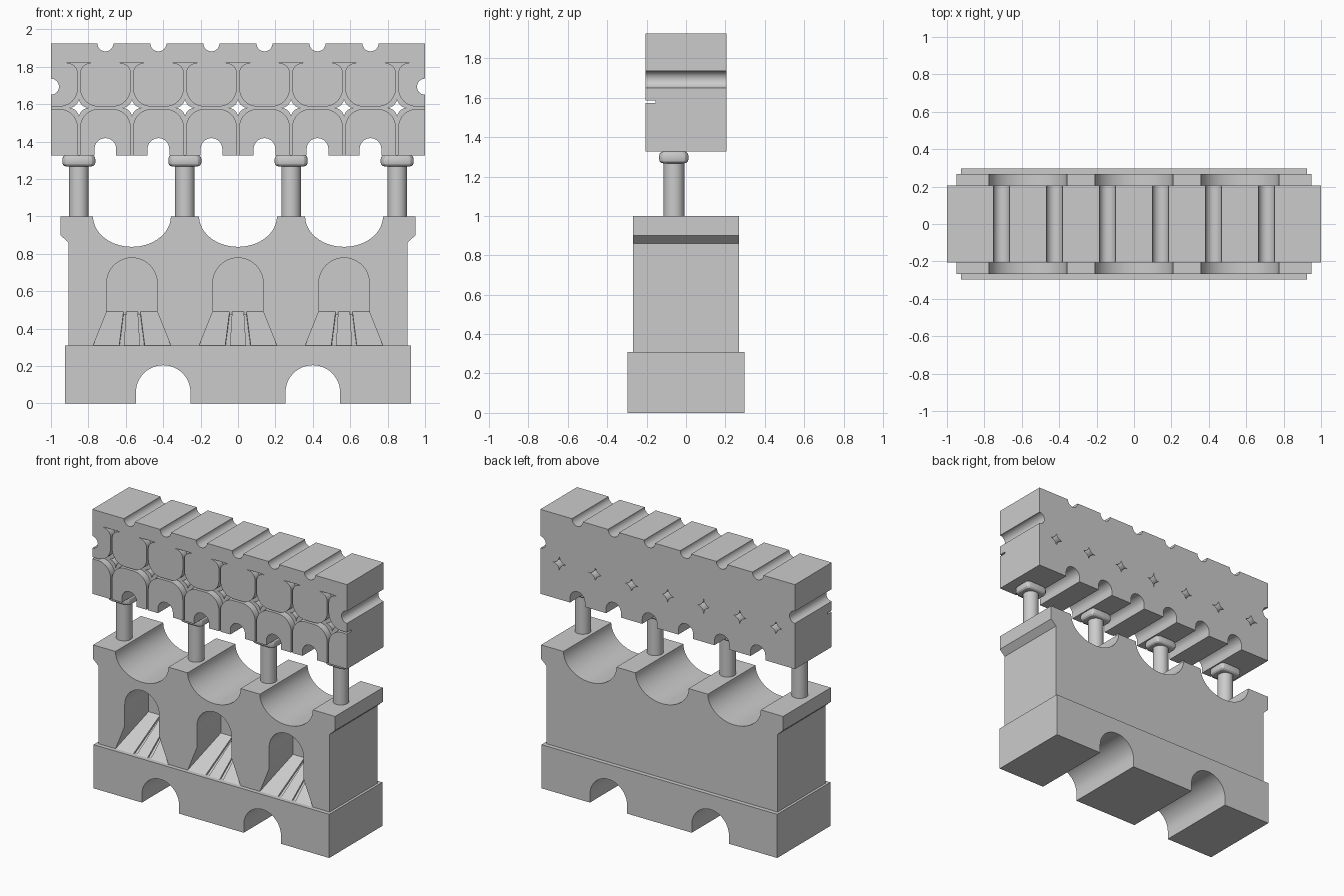
import bpy, bmesh, math
from mathutils import Matrix

if "Cube" in bpy.data.objects:
    bpy.data.objects.remove(bpy.data.objects["Cube"])

stone = bpy.data.materials.new("stone_grey")
stone.diffuse_color = (0.6, 0.6, 0.6, 1)
stone.use_nodes = True
stone.node_tree.nodes["Principled BSDF"].inputs["Base Color"].default_value = stone.diffuse_color


def arc(cx, cz, rx, rz, a0, a1, n=16):
    return [(cx + rx * math.cos(math.radians(a0 + (a1 - a0) * i / n)),
             cz + rz * math.sin(math.radians(a0 + (a1 - a0) * i / n))) for i in range(n + 1)]


def finish(name, bm):
    bmesh.ops.recalc_face_normals(bm, faces=bm.faces)
    me = bpy.data.meshes.new(name)
    bm.to_mesh(me)
    bm.free()
    me.materials.append(stone)
    ob = bpy.data.objects.new(name, me)
    bpy.context.collection.objects.link(ob)
    return ob


def prism(name, pts, y0, y1):
    """Extrude a front (x, z) profile from y0 to y1."""
    bm = bmesh.new()
    face = bm.faces.new([bm.verts.new((x, y0, z)) for x, z in pts])
    ext = bmesh.ops.extrude_face_region(bm, geom=[face])["geom"]
    bmesh.ops.translate(bm, vec=(0, y1 - y0, 0),
                        verts=[g for g in ext if isinstance(g, bmesh.types.BMVert)])
    return finish(name, bm)


def hull(name, pts):
    bm = bmesh.new()
    for p in pts:
        bm.verts.new(p)
    bmesh.ops.convex_hull(bm, input=bm.verts)
    bmesh.ops.dissolve_limit(bm, angle_limit=0.01, verts=bm.verts, edges=bm.edges)
    return finish(name, bm)


def cut(ob, cutter):
    mod = ob.modifiers.new("cut", "BOOLEAN")
    mod.operation, mod.solver, mod.object = "DIFFERENCE", "EXACT", cutter
    bpy.context.view_layer.objects.active = ob
    bpy.ops.object.modifier_apply(modifier=mod.name)
    bpy.data.objects.remove(cutter)


BAYS = (-0.567, 0, 0.567)
YB = 0.268          # half depth of the body
YU = 0.206          # half depth of the upper block

# Plinth with two arched openings
pts = [(-0.925, 0.31), (-0.925, 0)]
for cx in (-0.4, 0.4):
    pts += [(cx - 0.146, 0)] + arc(cx, 0.058, 0.146, 0.146, 180, 0, 24) + [(cx + 0.146, 0)]
pts += [(0.925, 0), (0.925, 0.31)]
prism("plinth", pts, -0.298, 0.298)

# Body with chamfered top flange and three elliptical scoops
pts = [(0.907, 0.31), (-0.907, 0.31), (-0.907, 0.86), (-0.95, 0.9), (-0.95, 1.0)]
for cx in BAYS:
    pts += arc(cx, 1.0, 0.208, 0.163, 180, 360, 32)
pts += [(0.95, 1.0), (0.95, 0.9), (0.907, 0.86)]
body = prism("body", pts, -YB, YB)

# Arched niches with splayed feet, each holding a grooved ramp
def ramp(name, cx, a, b, c, d, drop, thick):
    """Sloping slab: bottom edge a..b, top edge c..d."""
    top = [(cx + a, -YB, 0.31), (cx + b, -YB, 0.31), (cx + c, 0, 0.49), (cx + d, 0, 0.49)]
    hull(name, [(x, y, z - drop - t) for x, y, z in top for t in (0, thick)])


for cx in BAYS:
    niche = [(cx + 0.211, 0.30)] + [(cx + 0.135, 0.49)] + arc(cx, 0.643, 0.135, 0.135, 0, 180, 24)
    niche += [(cx - 0.135, 0.49), (cx - 0.211, 0.30)]
    cut(body, prism("niche_cutter", niche, -0.35, 0))
    ramp("ramp_base", cx, -0.215, 0.215, -0.143, 0.143, 0.015, 0.03)
    ramp("ramp_panel_middle", cx, -0.043, 0.043, -0.032, 0.032, 0, 0.03)
    ramp("ramp_panel_left", cx, -0.215, -0.068, -0.143, -0.045, 0, 0.03)
    ramp("ramp_panel_right", cx, 0.068, 0.215, 0.045, 0.143, 0, 0.03)

# Columns with cushion capitals
for cx in (-0.851, -0.284, 0.284, 0.851):
    bm = bmesh.new()
    bmesh.ops.create_cone(bm, cap_ends=True, segments=32, radius1=0.0525, radius2=0.0525,
                          depth=0.29, matrix=Matrix.Translation((cx, -0.061, 1.135)))
    finish("column", bm)
    bm = bmesh.new()
    bmesh.ops.create_cube(bm, size=1, matrix=Matrix.Translation((cx, -0.062, 1.297))
                          @ Matrix.Diagonal((0.176, 0.148, 0.06, 1)))
    bmesh.ops.bevel(bm, geom=[e for e in bm.edges
                              if abs(e.verts[0].co.z - e.verts[1].co.z) > 0.01],
                    offset=0.035, segments=3, profile=0.5, affect="EDGES")
    bmesh.ops.bevel(bm, geom=[e for e in bm.edges
                              if abs(e.verts[0].co.z - e.verts[1].co.z) < 0.001],
                    offset=0.02, segments=3, profile=0.5, affect="EDGES")
    finish("capital", bm)

# Upper block with notches along its bottom, top and ends
ZB, ZT, ZS = 1.326, 1.925, 1.693
notches = [-0.709 + 0.2835 * i for i in range(6)]
pts = arc(-1, ZS, 0.043, 0.043, 90, -90) + [(-1, ZB)]
for cx in notches:
    pts += [(cx - 0.058, ZB)] + arc(cx, 1.36, 0.058, 0.058, 180, 0) + [(cx + 0.058, ZB)]
pts += [(1, ZB)] + arc(1, ZS, 0.043, 0.043, 270, 90) + [(1, ZT)]
for cx in reversed(notches):
    pts += arc(cx, ZT, 0.043, 0.043, 0, -180)
pts += [(-1, ZT)]
block = prism("upper_block", pts, -YU, YU)

# Front groove (flared top, star crossing) and star-shaped through hole at each joint
G, R, S, F = 0.006, 0.1, 0.053, 0.057
half = [(G + F, 0.243)] + arc(G + F, 0.183, F, F, 90, 180, 10)
half += arc(G + R, G + R, R, R, 180, 270, 10) + [(0.157, G), (0.157, -G)]
half += arc(G + R, -G - R, R, R, 90, 180, 10) + [(G, -0.3)]
groove = half + [(-x, z) for x, z in reversed(half)]
star = []
for k in range(4):
    a = math.radians(45 + 90 * k)
    sx, sz = round(math.cos(a) * 1.4142) * S, round(math.sin(a) * 1.4142) * S
    star += arc(sx, sz, S, S, 270 + 90 * k, 180 + 90 * k, 8)[:-1]
for i in range(-3, 4):
    cx, cz = i * 0.2835, 1.58
    cut(block, prism("groove_cutter", [(cx + x, cz + z) for x, z in groove], -0.3, -YU + 0.05))
    cut(block, prism("star_cutter", [(cx + x, cz + z) for x, z in star], -0.31, 0.31))

# Smooth the curved surfaces, keep the edges sharp
bpy.ops.object.select_all(action="SELECT")
bpy.context.view_layer.objects.active = block
bpy.ops.object.shade_smooth_by_angle(angle=math.radians(25))
